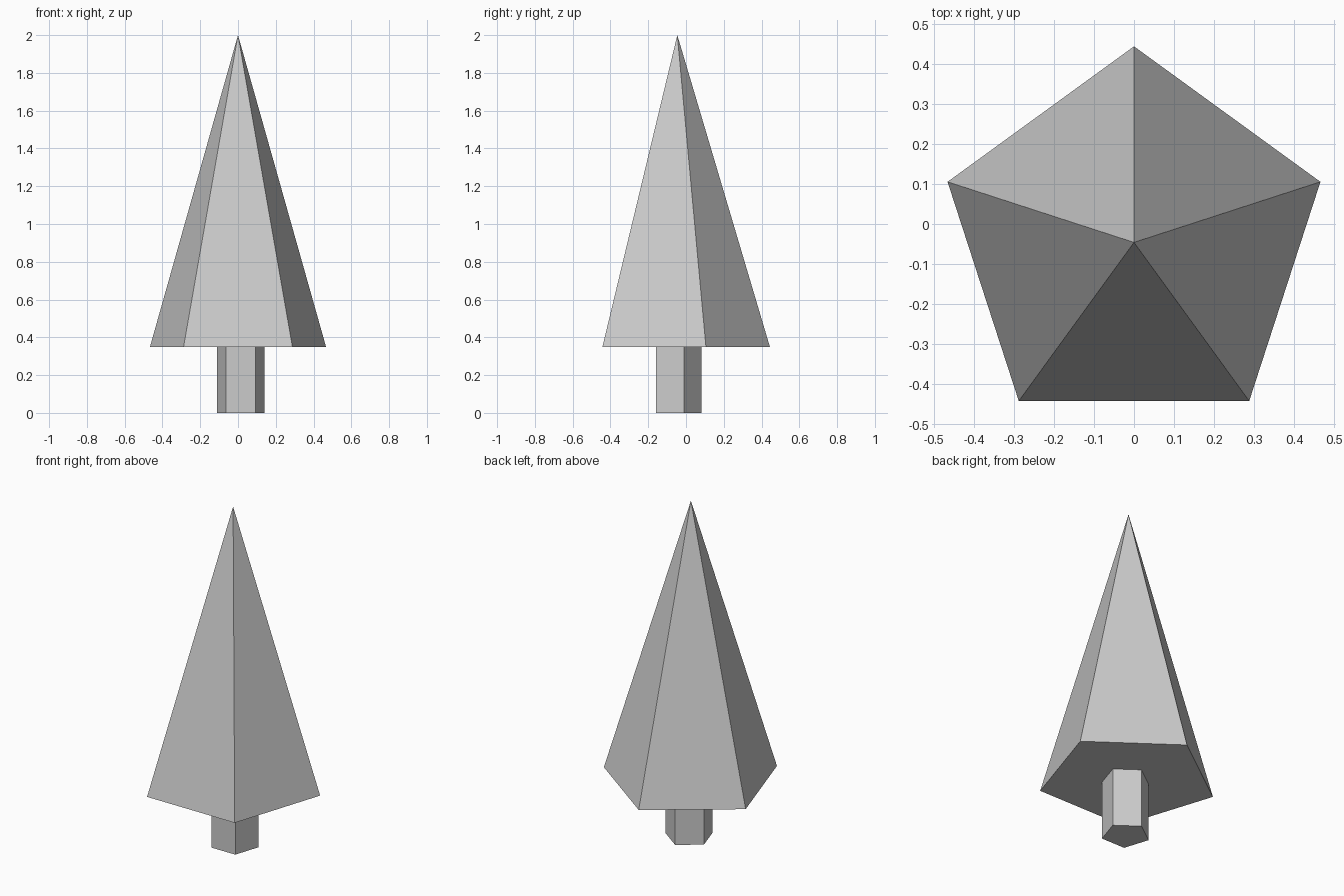
import bpy

if "Cube" in bpy.data.objects:
    bpy.data.objects.remove(bpy.data.objects["Cube"])

SIDES = 5
BASE_Z, TOP_Z = 0.35, 2.0


def tapered(name, r_bottom, r_top, z0, z1, x, y):
    """Five-sided flat-shaded cone or prism between two heights."""
    bpy.ops.mesh.primitive_cone_add(
        vertices=SIDES, radius1=r_bottom, radius2=r_top,
        depth=z1 - z0, location=(x, y, (z0 + z1) / 2))
    obj = bpy.context.object
    obj.name = name
    bpy.ops.object.transform_apply(location=True, rotation=True, scale=True)
    return obj


# Foliage: tall pentagonal pyramid, one corner pointing back
tapered("foliage", 0.49, 0.0, BASE_Z, TOP_Z, 0.0, -0.046)

# Trunk: pentagonal prism, slightly off centre
tapered("trunk", 0.132, 0.132, 0.0, BASE_Z, 0.015, -0.051)
